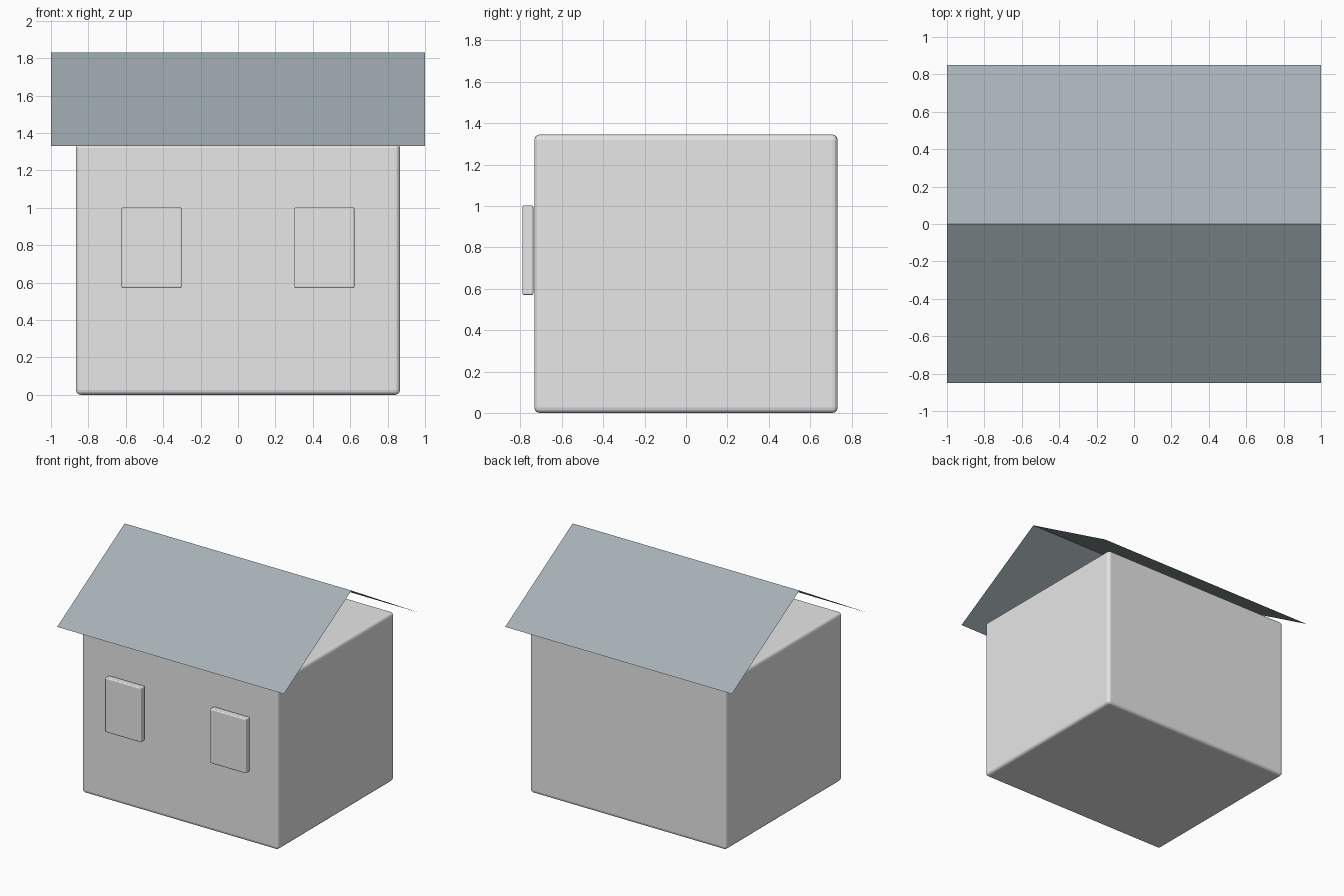
import bpy, bmesh

if "Cube" in bpy.data.objects:
    bpy.data.objects.remove(bpy.data.objects["Cube"])


def material(name, color):
    m = bpy.data.materials.new(name)
    m.diffuse_color = (*color, 1.0)
    m.use_nodes = True
    m.node_tree.nodes["Principled BSDF"].inputs["Base Color"].default_value = m.diffuse_color
    return m


plaster = material("plaster grey", (0.8, 0.8, 0.8))
slate = material("slate blue grey", (0.38, 0.44, 0.47))


def rounded_box(name, low, high, radius, mat):
    """Box between two corners with softly rounded edges."""
    size = [b - a for a, b in zip(low, high)]
    mid = [(a + b) / 2 for a, b in zip(low, high)]
    bpy.ops.mesh.primitive_cube_add(size=1, location=mid)
    ob = bpy.context.object
    ob.name = name
    ob.scale = size
    bpy.ops.object.transform_apply(location=False, rotation=False, scale=True)
    bevel = ob.modifiers.new("rounded edges", 'BEVEL')
    bevel.width = radius
    bevel.segments = 3
    ob.data.materials.append(mat)
    return ob


# House body
rounded_box("house_body", (-0.866, -0.733, 0), (0.866, 0.733, 1.345), 0.025, plaster)

# Two raised window panels on the front wall
for side, x in (("left", -0.462), ("right", 0.462)):
    rounded_box(side + "_window", (x - 0.16, -0.79, 0.57), (x + 0.16, -0.738, 1.003),
                0.008, plaster)

# Gable roof: a thin folded sheet, open at both ends
bm = bmesh.new()
profile = [(-0.85, 1.33), (0, 1.83), (0.85, 1.33)]
rows = [[bm.verts.new((x, y, z)) for x in (-1, 1)] for y, z in profile]
for a, b in zip(rows, rows[1:]):
    bm.faces.new((a[0], a[1], b[1], b[0]))
mesh = bpy.data.meshes.new("roof")
bm.to_mesh(mesh)
bm.free()
mesh.materials.append(slate)
bpy.context.collection.objects.link(bpy.data.objects.new("roof", mesh))
